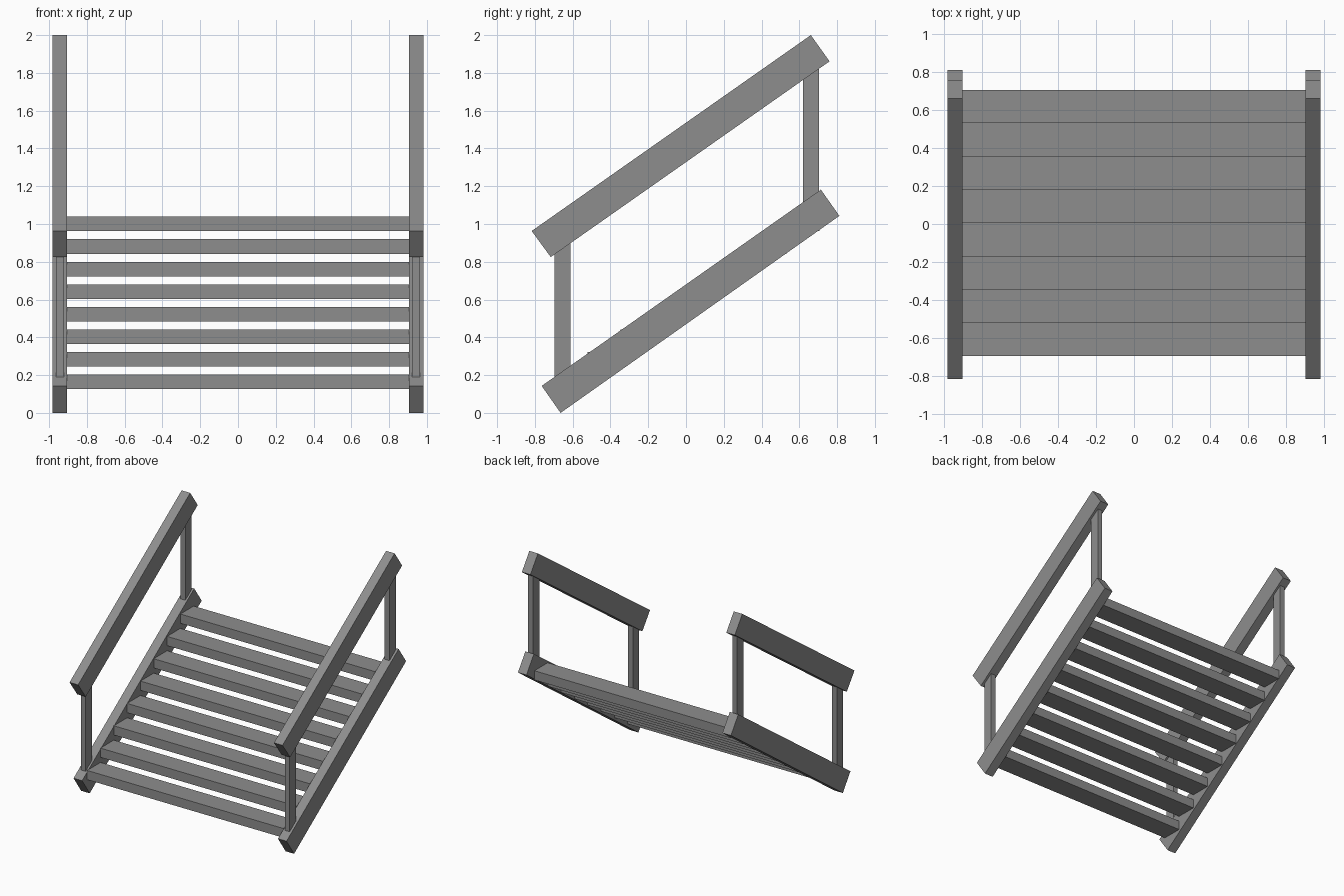
import bpy

if "Cube" in bpy.data.objects:
    bpy.data.objects.remove(bpy.data.objects["Cube"])

X_IN, X_OUT = 0.904, 0.983

dark_grey = bpy.data.materials.new("dark_grey")
dark_grey.diffuse_color = (0.27, 0.27, 0.27, 1)
dark_grey.use_nodes = True
dark_grey.node_tree.nodes["Principled BSDF"].inputs["Base Color"].default_value = dark_grey.diffuse_color


def prism(name, profile, x0, x1):
    """Extrude a (y, z) outline from x0 to x1."""
    n = len(profile)
    verts = [(x, y, z) for x in (x0, x1) for y, z in profile]
    faces = [tuple(reversed(range(n))), tuple(range(n, 2 * n))]
    faces += [(i, (i + 1) % n, n + (i + 1) % n, n + i) for i in range(n)]
    mesh = bpy.data.meshes.new(name)
    mesh.from_pydata(verts, [], faces)
    mesh.materials.append(dark_grey)
    obj = bpy.data.objects.new(name, mesh)
    bpy.context.collection.objects.link(obj)
    return obj


def mirrored(name, profile, x0, x1):
    """Part on the right, mirrored to the left."""
    obj = prism(name, profile, x0, x1)
    obj.modifiers.new("mirror", 'MIRROR').use_axis[0] = True
    return obj


# Sloping side beams and hand rails
mirrored("stringer", [(-0.664, 0.0), (0.812, 1.043), (0.714, 1.182), (-0.764, 0.143)], X_IN, X_OUT)
mirrored("hand_rail", [(-0.716, 0.825), (0.76, 1.861), (0.661, 2.0), (-0.817, 0.963)], X_IN, X_OUT)

# Upright posts, ends following the slope of the beams
mirrored("front_post", [(-0.696, 0.18), (-0.612, 0.24), (-0.612, 0.91), (-0.696, 0.85)], 0.92, 0.964)
mirrored("back_post", [(0.62, 1.105), (0.704, 1.165), (0.704, 1.835), (0.62, 1.775)], 0.92, 0.964)

# Treads
for i in range(8):
    y = -0.697 + i * 0.1755
    z = 0.126 + i * 0.1194
    prism(f"tread_{i + 1}", [(y, z), (y + 0.1755, z), (y + 0.1755, z + 0.077), (y, z + 0.077)],
          -X_IN - 0.002, X_IN + 0.002)
